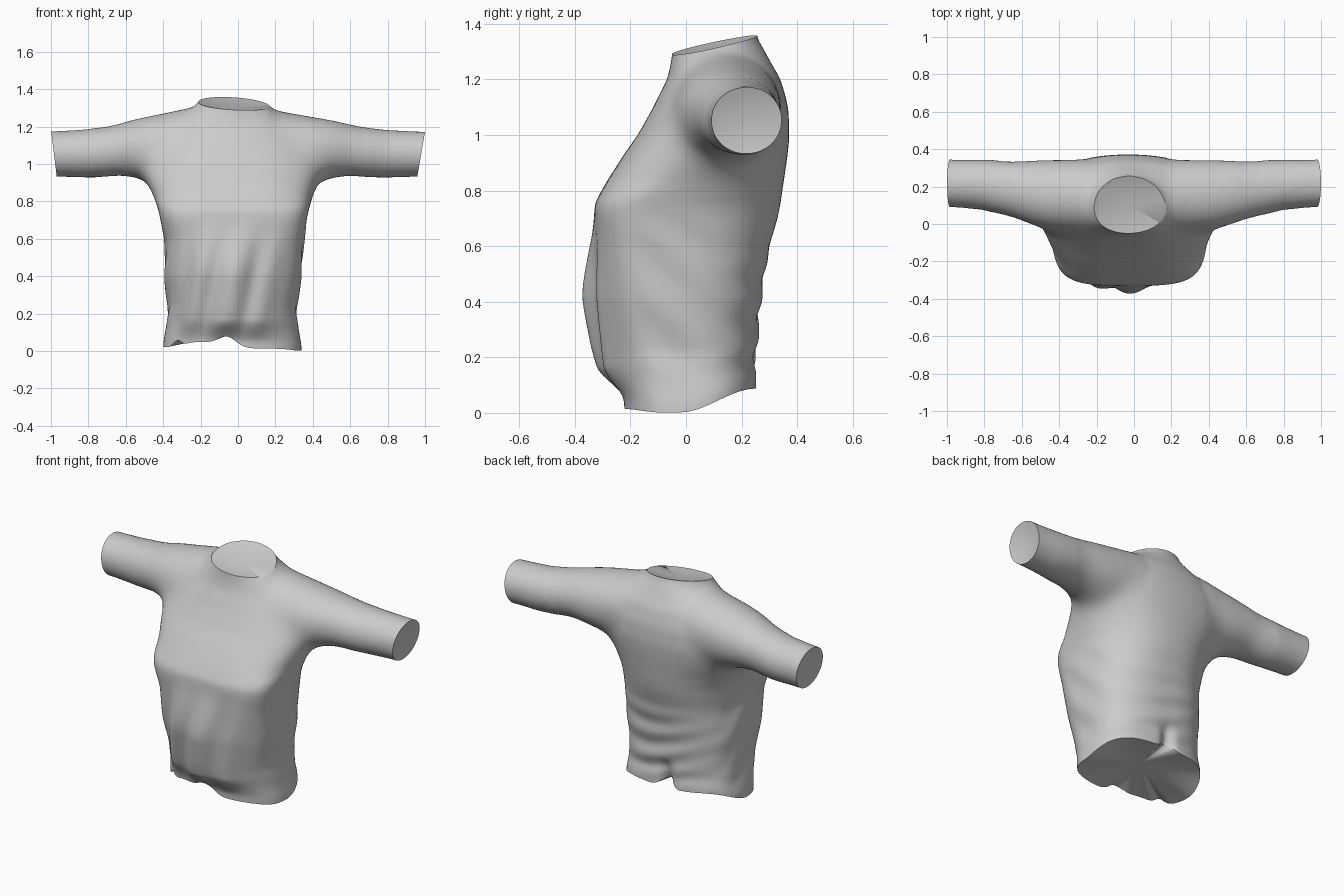
import bpy, bmesh
from math import sin, cos, pi, exp
from mathutils import Vector

if "Cube" in bpy.data.objects:
    bpy.data.objects.remove(bpy.data.objects["Cube"])

SEG = 56


def step(a, b, t):
    t = max(0.0, min(1.0, (t - a) / (b - a)))
    return t * t * (3 - 2 * t)


def gauss(t, c, w):
    return exp(-((t - c) / w) ** 2)


def power(v, n):
    return (abs(v) ** (2 / n)) * (1 if v >= 0 else -1)


def loft(bm, rings):
    """Closed solid through a list of point rings."""
    rows = [[bm.verts.new(p) for p in r] for r in rings]
    for a, b in zip(rows, rows[1:]):
        for i in range(SEG):
            j = (i + 1) % SEG
            bm.faces.new((a[i], a[j], b[j], b[i]))
    bm.faces.new(rows[0][::-1])
    bm.faces.new(rows[-1])


def torso_ring(z, xl, xr, yf, yc, yb, nf, nb):
    pts = []
    for i in range(SEG):
        c, s = cos(2 * pi * i / SEG), sin(2 * pi * i / SEG)
        n = nf if s < 0 else nb
        x = (xl + xr) / 2 + (xr - xl) / 2 * power(c, n)
        y = yc + power(s, n) * ((yb - yc) if s >= 0 else (yc - yf))
        pts.append((x, y, z))
    return pts


def sleeve_ring(x, yf, yb, zb, zt):
    return [(x, (yf + yb) / 2 + (yb - yf) / 2 * cos(2 * pi * i / SEG),
             (zb + zt) / 2 + (zt - zb) / 2 * sin(2 * pi * i / SEG)) for i in range(SEG)]


# torso: height, left, right, front, widest depth, back, front/back squareness
torso = [
    (-0.14, -.400, .340, -.215, .00, .255, 2.6, 2.5),
    (0.03, -.400, .340, -.225, .00, .255, 2.7, 2.5),
    (0.12, -.380, .320, -.235, .00, .245, 3.0, 2.5),
    (0.22, -.370, .308, -.255, .00, .250, 3.2, 2.5),
    (0.40, -.388, .333, -.285, -.03, .262, 3.4, 2.5),
    (0.60, -.385, .348, -.315, -.06, .295, 3.6, 2.4),
    (0.70, -.410, .362, -.325, -.08, .325, 3.8, 2.3),
    (0.75, -.420, .372, -.325, -.08, .335, 3.8, 2.3),
    (0.82, -.442, .392, -.287, -.03, .345, 3.4, 2.3),
    (0.92, -.500, .438, -.224, .06, .360, 2.7, 2.2),
    (1.00, -.520, .460, -.168, .11, .368, 2.4, 2.2),
    (1.10, -.490, .430, -.112, .14, .363, 2.2, 2.2),
    (1.20, -.400, .340, -.065, .15, .338, 2.1, 2.2),
    (1.27, -.300, .235, -.052, .13, .300, 2.0, 2.1),
    (1.31, -.232, .168, -.050, .11, .280, 2.0, 2.0),
    (1.35, -.200, .140, -.048, .11, .255, 2.0, 2.0),
    (1.46, -.190, .130, -.046, .10, .245, 2.0, 2.0),
]
# sleeve: distance out, front, back, bottom, top
sleeve = [
    (1.10, .096, .350, .930, 1.171), (.80, .079, .340, .931, 1.184),
    (.68, .048, .335, .935, 1.202), (.60, .018, .337, .938, 1.230),
    (.52, -.010, .342, .925, 1.250), (.44, -.035, .346, .900, 1.265),
    (.30, -.040, .345, .920, 1.295), (.15, -.020, .330, .920, 1.305),
]

bm = bmesh.new()
loft(bm, [torso_ring(*r) for r in torso])
for side in (1, -1):
    rings = []
    for d, yf, yb, zb, zt in sleeve:
        k = max(0, 1 - d)
        drop = 0.022 * k if side > 0 else 0
        rings.append(sleeve_ring(side * d - 0.03 * k, yf, yb, zb, zt - drop))
    loft(bm, rings)
bmesh.ops.recalc_face_normals(bm, faces=bm.faces)
me = bpy.data.meshes.new("shirt")
bm.to_mesh(me)
bm.free()
shirt = bpy.data.objects.new("shirt", me)
bpy.context.collection.objects.link(shirt)
bpy.context.view_layer.objects.active = shirt
shirt.select_set(True)

# fuse into one cloth skin
rm = shirt.modifiers.new("fuse", 'REMESH')
rm.mode = 'VOXEL'
rm.voxel_size = 0.014
sm = shirt.modifiers.new("soften", 'SMOOTH')
sm.factor = 0.5
sm.iterations = 18
for name in ("fuse", "soften"):
    bpy.ops.object.modifier_apply(modifier=name)

# blend shoulders and armpits further, fading towards the zone's edge
bm = bmesh.new()
bm.from_mesh(me)
for grow in (0.0, 0.03, 0.06, 0.09):
    zone = [v for v in bm.verts if 0.2 + grow < abs(v.co.x + .03) < 0.72 - grow
            and v.co.z > 0.78 + grow / 2]
    for _ in range(18):
        bmesh.ops.smooth_vert(bm, verts=zone, factor=0.5,
                              use_axis_x=True, use_axis_y=True, use_axis_z=True)

# trim the cuffs, neck and hem
cuts = [((-1, 0, 1.18), (-.24, 0, -.03)), ((1, 0, 1.175), (.235, 0, -.04)),
        ((-.02, .1, 1.3225), (.06, -.217, 1)), ((0, 0, 0), (0, 0, -1))]
for co, no in cuts:
    bmesh.ops.bisect_plane(bm, geom=bm.verts[:] + bm.edges[:] + bm.faces[:],
                           plane_co=co, plane_no=Vector(no).normalized(), clear_outer=True)
bm.normal_update()

# wavy hem, loose belly and fabric folds
for v in bm.verts:
    x, y, z = v.co
    n = v.normal.copy()
    v.co += n * 0.005 * step(0.95, 0.75, abs(x)) * step(0, 0.2, z) * step(1.3, 1.1, z)
    if z > 0.8:
        continue
    front = step(-0.10, -0.22, y)
    back = step(0.05, 0.2, y)
    hem = 0.002 + 0.085 * step(-0.02, 0.25, y) + 0.02 * step(-0.1, -0.4, x)
    hem += 0.012 * step(-0.1, -0.22, y)
    hem += front * (0.06 * gauss(x, -0.06, 0.07) + 0.03 * gauss(x, -0.2, 0.10)
                    + 0.05 * gauss(x, -0.33, 0.03))
    hem += back * 0.05 * gauss(x, -0.04, 0.05)
    v.co.z += hem * max(0, 1 - z / 0.5) ** 2
    z = v.co.z
    # belly overhang with slanted pleats
    amount = step(0.74, 0.38, z) * step(0.04, 0.17, z)
    u = x - 0.2 * (z - 0.35)
    belly = 0.078 * gauss(x, -0.04, 0.21)
    pleats = (0.012 * gauss(u, -0.22, 0.05) - 0.022 * gauss(u, -0.13, 0.05)
              + 0.006 * gauss(u, -0.03, 0.06) - 0.022 * gauss(u, 0.07, 0.05)
              + 0.008 * gauss(u, 0.16, 0.05) - 0.014 * gauss(u, -0.29, 0.03))
    v.co.y -= front * amount * (belly + pleats)
    # bunched wrinkles low on the back, pinched at the hem
    low = step(0.66, 0.42, z) * step(0.08, 0.2, z)
    wave = sin(46 * z + 9 * x + 1.6 * sin(7 * x + 4 * z))
    v.co.y += back * low * 0.007 * wave * (0.6 + 0.4 * sin(9 * x + 1))
    v.co.y -= back * 0.05 * gauss(x, -0.04, 0.04) * step(0.27, 0.12, z)
    # faint diagonal drag lines on the sides
    sides = (1 - front) * (1 - back) * step(0.75, 0.6, z) * step(0.05, 0.2, z)
    v.co += n * sides * 0.004 * sin(26 * (z + 0.9 * y))

# slightly sunken membranes closing cuffs, neck and hem
rim = [e for e in bm.edges if e.is_boundary]
caps = bmesh.ops.holes_fill(bm, edges=rim, sides=0)["faces"]
for v in bmesh.ops.poke(bm, faces=caps)["verts"]:
    inward = Vector((-0.03 if v.co.x > 0 else 0.03, 0, 0))
    if abs(v.co.x) < 0.5:
        inward = Vector((0, 0, -0.03 if v.co.z > 0.6 else 0.04))
    v.co += inward
bmesh.ops.recalc_face_normals(bm, faces=bm.faces)
bm.to_mesh(me)
bm.free()
bpy.ops.object.shade_smooth_by_angle(angle=0.9)
